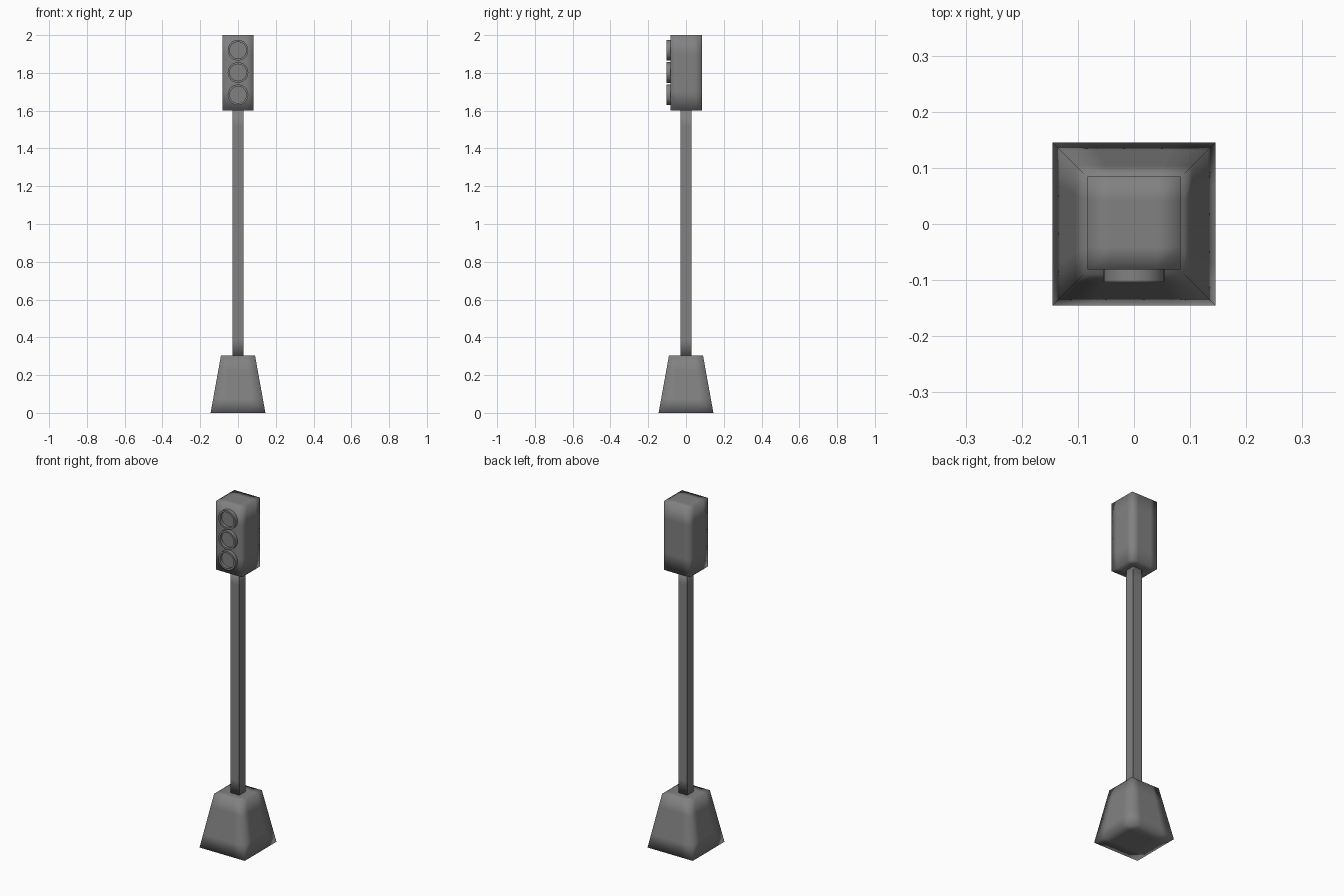
import bpy
import bmesh
import math
from mathutils import Matrix

if "Cube" in bpy.data.objects:
    bpy.data.objects.remove(bpy.data.objects["Cube"])

# Dark grey paint shared by every part
paint = bpy.data.materials.new("dark_grey")
paint.diffuse_color = (0.22, 0.22, 0.22, 1)
paint.use_nodes = True
paint.node_tree.nodes["Principled BSDF"].inputs["Base Color"].default_value = paint.diffuse_color


def finish(name, bm):
    bmesh.ops.recalc_face_normals(bm, faces=bm.faces[:])
    mesh = bpy.data.meshes.new(name)
    bm.to_mesh(mesh)
    bm.free()
    mesh.materials.append(paint)
    for p in mesh.polygons:
        p.use_smooth = True
    obj = bpy.data.objects.new(name, mesh)
    bpy.context.collection.objects.link(obj)
    return obj


def block(name, half_bottom, half_top, z0, z1, y=0.0, levels=2):
    """Square block, optionally tapered, with soft shading over a simple grid."""
    bm = bmesh.new()
    bmesh.ops.create_cube(bm, size=2)
    for v in bm.verts:
        top = v.co.z > 0
        h = half_top if top else half_bottom
        v.co = (v.co.x * h, y + v.co.y * h, z1 if top else z0)
    obj = finish(name, bm)
    grid = obj.modifiers.new("grid", 'SUBSURF')
    grid.subdivision_type = 'SIMPLE'
    grid.levels = grid.render_levels = levels
    return obj


def lamp(name, z, radius=0.0545, inner=0.044, back=-0.079, front=-0.103, depth=0.017):
    """Round lamp housing facing -y with a recessed lens."""
    bm = bmesh.new()
    bmesh.ops.create_cone(bm, cap_ends=True, segments=32, radius1=radius,
                          radius2=radius, depth=back - front,
                          matrix=Matrix.Translation((0, (back + front) / 2, z))
                          @ Matrix.Rotation(math.pi / 2, 4, 'X'))
    bm.normal_update()
    lens = min(bm.faces, key=lambda f: f.calc_center_median().y)
    bmesh.ops.inset_region(bm, faces=[lens], thickness=radius - inner)
    ret = bmesh.ops.extrude_discrete_faces(bm, faces=[lens])
    bmesh.ops.translate(bm, verts=ret["faces"][0].verts[:], vec=(0, depth, 0))
    obj = finish(name, bm)
    bpy.ops.object.select_all(action='DESELECT')
    obj.select_set(True)
    bpy.context.view_layer.objects.active = obj
    bpy.ops.object.shade_smooth_by_angle(angle=math.radians(40))


# Tapered foot, square pole and signal box
block("base", 0.145, 0.09, 0.0, 0.305)
block("pole", 0.029, 0.029, 0.305, 1.602, levels=4)
block("signal_box", 0.083, 0.083, 1.602, 2.0, y=0.0015)

# Three lamps on the front
for part, z in (("top_lamp", 1.92), ("middle_lamp", 1.802), ("bottom_lamp", 1.684)):
    lamp(part, z)
